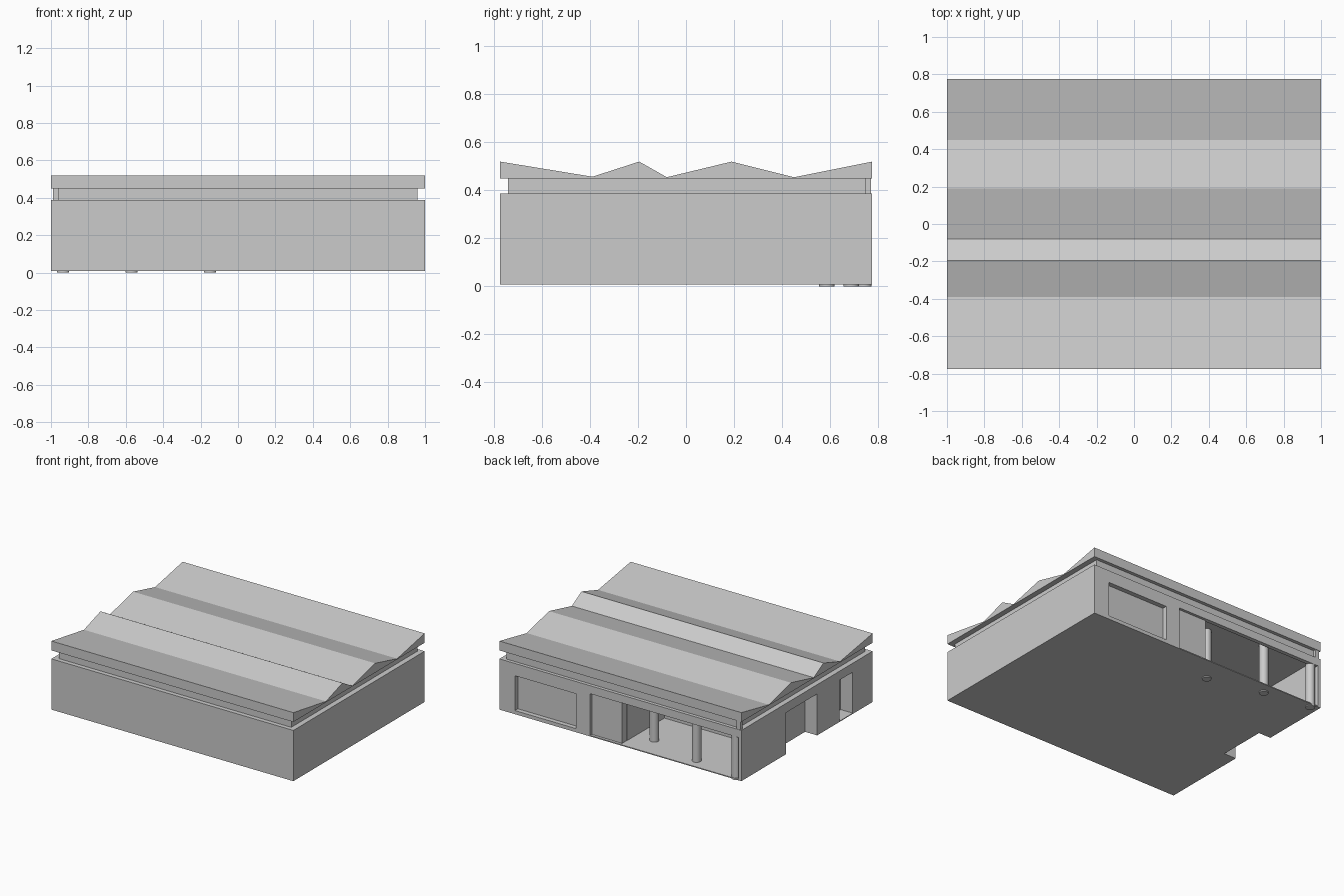
import bpy, bmesh

if "Cube" in bpy.data.objects:
    bpy.data.objects.remove(bpy.data.objects["Cube"])


def box(name, x0, x1, y0, y1, z0, z1):
    bm = bmesh.new()
    bmesh.ops.create_cube(bm, size=1)
    for v in bm.verts:
        v.co = (x1 if v.co.x > 0 else x0, y1 if v.co.y > 0 else y0, z1 if v.co.z > 0 else z0)
    me = bpy.data.meshes.new(name)
    bm.to_mesh(me)
    bm.free()
    ob = bpy.data.objects.new(name, me)
    bpy.context.collection.objects.link(ob)
    return ob


# main building block
walls = box("walls", -1, 1, -0.775, 0.775, 0.008, 0.387)

# openings cut into the back and left sides
openings = [
    ("back_window_recess", 0.365, 0.872, 0.74, 0.9, 0.035, 0.295),
    ("back_door_recess", -0.01, 0.25, 0.755, 0.9, 0.016, 0.327),
    ("porch_opening", -0.975, 0.0, 0.7, 0.91, 0.015, 0.328),
    ("porch_room", -0.97, -0.002, 0.257, 0.745, 0.0145, 0.378),
    ("side_notch", -1.1, -0.9, -0.12, 0.245, -0.1, 0.318),
    ("side_door_recess", -1.1, -0.9, -0.54, -0.385, 0.014, 0.32),
]
for spec in openings:
    cutter = box(*spec)
    cutter.hide_render = True
    cutter.hide_viewport = True
    mod = walls.modifiers.new(spec[0], 'BOOLEAN')
    mod.operation = 'DIFFERENCE'
    mod.solver = 'EXACT'
    mod.object = cutter

# recessed band under the roof and its corner post
box("roof_neck", -0.96, 0.96, -0.742, 0.75, 0.386, 0.452)
box("corner_post", -0.99, -0.958, 0.745, 0.772, 0.386, 0.452)

# folded roof: zigzag profile extruded along x
profile = [(-0.775, 0.45), (0.775, 0.45), (0.775, 0.52), (0.45, 0.455), (0.19, 0.52),
           (-0.08, 0.455), (-0.195, 0.52), (-0.39, 0.457), (-0.775, 0.52)]
bm = bmesh.new()
face = bm.faces.new([bm.verts.new((-1, y, z)) for y, z in profile])
ext = bmesh.ops.extrude_face_region(bm, geom=[face])
bmesh.ops.translate(bm, vec=(2, 0, 0),
                    verts=[g for g in ext["geom"] if isinstance(g, bmesh.types.BMVert)])
bmesh.ops.recalc_face_normals(bm, faces=bm.faces)
me = bpy.data.meshes.new("folded_roof")
bm.to_mesh(me)
bm.free()
bpy.context.collection.objects.link(bpy.data.objects.new("folded_roof", me))

# round porch columns on a slanting line
for x, y in [(-0.15, 0.587), (-0.57, 0.688), (-0.935, 0.742)]:
    bpy.ops.mesh.primitive_cylinder_add(vertices=24, radius=0.032, depth=0.38, location=(x, y, 0.19))
    bpy.context.object.name = "porch_column"
    bpy.ops.object.shade_smooth_by_angle()
